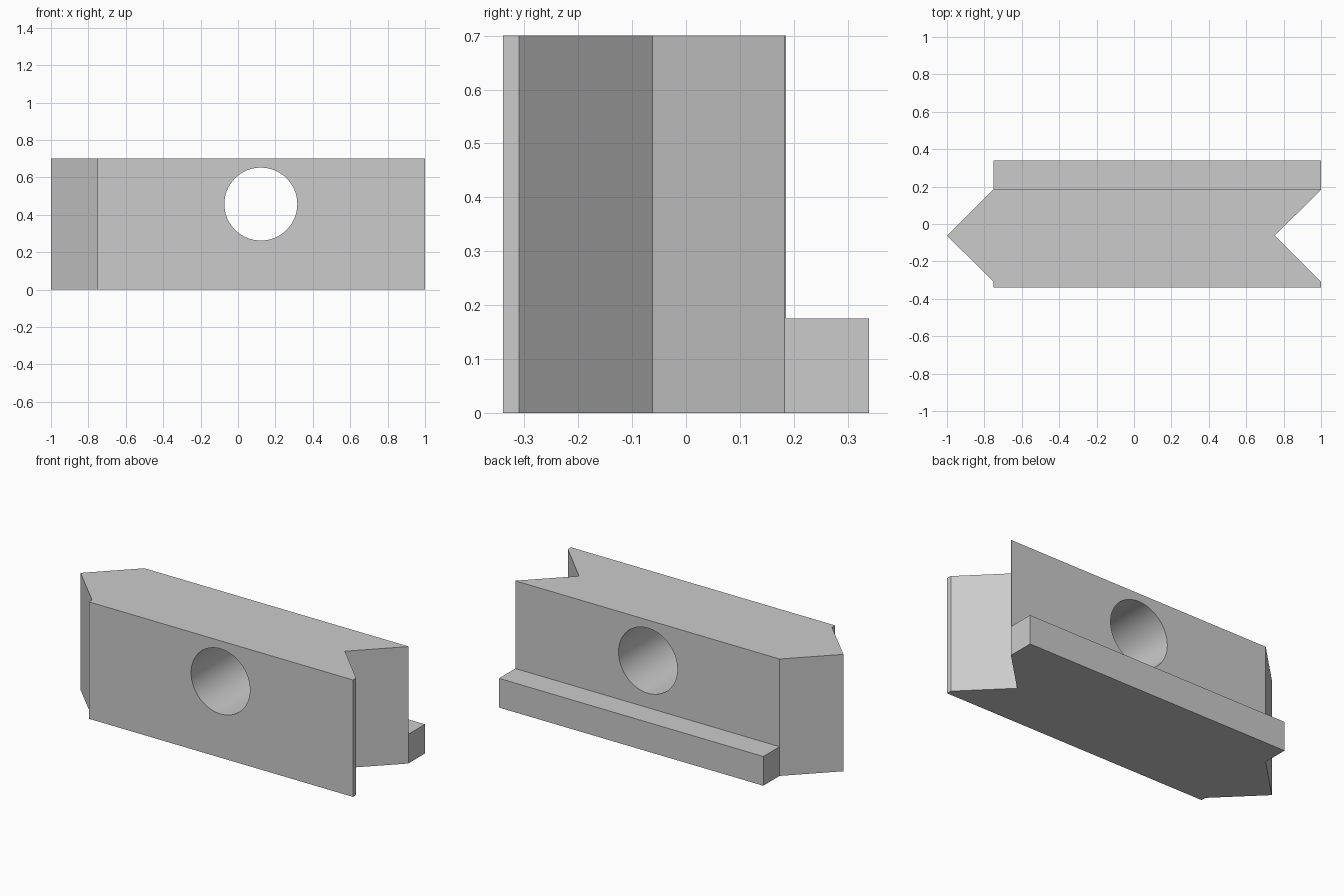
import bpy, bmesh, math
from mathutils import Matrix

cube = bpy.data.objects.get("Cube")
if cube:
    bpy.data.objects.remove(cube, do_unlink=True)

grey = bpy.data.materials.new("light grey")
grey.use_nodes = True
colour = (0.6, 0.6, 0.6, 1)
grey.diffuse_color = colour
grey.node_tree.nodes["Principled BSDF"].inputs["Base Color"].default_value = colour


def add_object(name, bm):
    bmesh.ops.recalc_face_normals(bm, faces=bm.faces)
    mesh = bpy.data.meshes.new(name)
    bm.to_mesh(mesh)
    bm.free()
    mesh.materials.append(grey)
    obj = bpy.data.objects.new(name, mesh)
    bpy.context.collection.objects.link(obj)
    return obj


def prism(name, outline, height):
    """Extrude a plan outline upward from the ground."""
    bm = bmesh.new()
    face = bm.faces.new([bm.verts.new((x, y, 0)) for x, y in outline])
    grown = bmesh.ops.extrude_face_region(bm, geom=[face])["geom"]
    top = [v for v in grown if isinstance(v, bmesh.types.BMVert)]
    bmesh.ops.translate(bm, verts=top, vec=(0, 0, height))
    return add_object(name, bm)


def boolean(target, other, operation):
    mod = target.modifiers.new(other.name, 'BOOLEAN')
    mod.operation = operation
    mod.solver = 'EXACT'
    mod.object = other
    bpy.context.view_layer.objects.active = target
    bpy.ops.object.modifier_apply(modifier=mod.name)
    bpy.data.objects.remove(other, do_unlink=True)


# Main block with a pointed end and a matching notch
FRONT, BACK, MID = -0.34, 0.186, -0.062
block = prism("notched_block", [
    (-0.75, FRONT), (1, FRONT), (1, -0.31), (0.752, MID), (1, 0.183),
    (1, BACK), (-0.75, BACK), (-1, MID), (-0.75, -0.31)], 0.7)

# Low ledge along the back
ledge = prism("back_ledge", [(-0.75, BACK), (1, BACK), (1, 0.34), (-0.75, 0.34)], 0.175)
boolean(block, ledge, 'UNION')

# Round hole from front to back
bm = bmesh.new()
bmesh.ops.create_cone(bm, cap_ends=True, segments=64, radius1=0.195, radius2=0.195, depth=2,
                      matrix=Matrix.Translation((0.122, 0, 0.457)) @ Matrix.Rotation(math.pi / 2, 4, 'X'))
boolean(block, add_object("hole_cutter", bm), 'DIFFERENCE')

# Smooth hole wall, sharp edges elsewhere
bpy.ops.object.select_all(action='DESELECT')
block.select_set(True)
bpy.context.view_layer.objects.active = block
bpy.ops.object.shade_smooth_by_angle(angle=math.radians(30))
